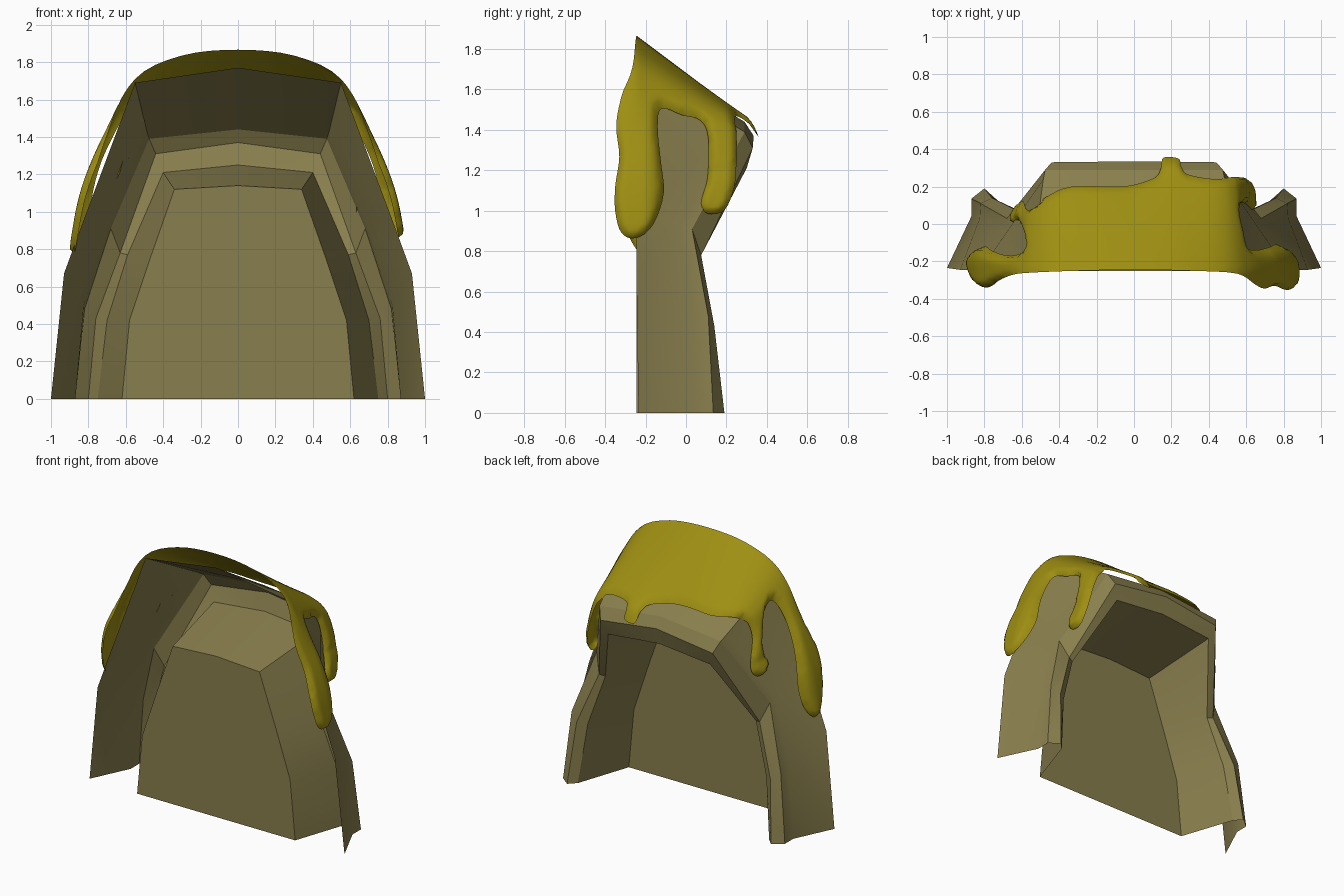
import bpy
from math import sqrt
from mathutils import Vector
from mathutils.geometry import delaunay_2d_cdt

if "Cube" in bpy.data.objects:
    bpy.data.objects.remove(bpy.data.objects["Cube"])


def make_object(name, verts, faces, color, angle):
    mesh = bpy.data.meshes.new(name)
    mesh.from_pydata(verts, [], faces)
    ob = bpy.data.objects.new(name, mesh)
    bpy.context.collection.objects.link(ob)
    mat = bpy.data.materials.new(name + "_material")
    mat.diffuse_color = color
    mat.use_nodes = True
    mat.node_tree.nodes["Principled BSDF"].inputs["Base Color"].default_value = mat.diffuse_color
    mesh.materials.append(mat)
    bpy.ops.object.select_all(action='DESELECT')
    bpy.context.view_layer.objects.active = ob
    ob.select_set(True)
    bpy.ops.object.shade_smooth_by_angle(angle=angle)
    return ob


# Stone arch: right half rings from outer front edge, round the rear rim, to the recessed panel
rings = [
    [(1.0, -.235, 0), (.93, -.245, .67), (.82, -.245, .97), (.55, -.25, 1.69), (0, -.25, 1.77)],
    [(.87, .04, 0), (.825, .03, .5), (.69, -.03, .93), (.485, .24, 1.42), (0, .24, 1.47)],
    [(.87, .135, 0), (.82, .11, .48), (.68, .03, .91), (.475, .29, 1.39), (0, .29, 1.44)],
    [(.80, .19, 0), (.76, .14, .43), (.63, .075, .78), (.44, .33, 1.31), (0, .335, 1.37)],
    [(.75, .14, 0), (.70, .10, .42), (.59, .06, .77), (.40, .30, 1.21), (0, .30, 1.25)],
    [(.62, -.245, 0), (.58, -.245, .42), (.47, -.245, .75), (.34, -.245, 1.12), (0, -.245, 1.14)],
]
n = len(rings[0])
verts = [p for r in rings for p in r] + [(0, -.245, 0)]
faces = [(i*n + j, i*n + j + 1, (i + 1)*n + j + 1, (i + 1)*n + j)
         for i in range(len(rings) - 1) for j in range(n - 1)]
last = (len(rings) - 1)*n
faces.append([last + j for j in range(n)] + [len(verts) - 1])
arch = make_object("stone_arch", verts, faces, (.25, .21, .075, 1), .5)
mod = arch.modifiers.new("mirror", 'MIRROR')
mod.use_clip = True

# Slime: front and rear guide curves (x, z), swept between by depth
front = [(0, 1.87), (.3, 1.835), (.55, 1.71), (.725, 1.4), (.845, 1.1), (.91, .76)]
rear = [(0, 1.435), (.25, 1.445), (.49, 1.41), (.6, 1.25), (.645, 1.08), (.66, .9)]
T = .33  # arc length of one guide step


def catmull(p0, p1, p2, p3, f):
    return (p1*2 + (p2 - p0)*f + (p0*2 - p1*5 + p2*4 - p3)*f*f
            + (p1*3 - p0 - p2*3 + p3)*f**3) * .5


def guide(pts, t):
    p = [Vector(q) for q in pts]
    p = [Vector((-p[1].x, p[1].y))] + p + [p[-1]*2 - p[-2]]
    i = min(int(abs(t)), len(pts) - 2)
    q = catmull(*p[i:i + 4], abs(t) - i)
    return Vector((q.x if t >= 0 else -q.x, q.y))


# Slime outline with drips: (guide step, depth y)
outline = [
    (0, -.245), (1, -.25), (2, -.265), (2.5, -.32), (2.9, -.345), (3.4, -.33), (3.9, -.35),
    (4.3, -.35), (4.62, -.32), (4.7, -.25), (4.5, -.16), (4, -.11), (3.4, -.125), (2.8, -.14),
    (2.45, -.12), (2.4, -.02), (2.35, .07), (2.6, .11), (3.5, .105), (4.2, .075), (4.5, .11),
    (4.4, .19), (3.7, .24), (2.8, .25), (2.3, .25), (1.7, .24), (1.15, .265), (1.02, .31),
    (.98, .35), (.65, .355), (.58, .3), (.45, .25), (0, .21), (-.4, .2), (-1.3, .2), (-1.8, .15),
    (-2.2, .09), (-2.6, .075), (-3.1, .115), (-3.6, .12), (-3.85, .07), (-3.6, .01), (-3, .02),
    (-2.6, -.01), (-2.35, -.07), (-2.35, -.14), (-2.8, -.17), (-3.5, -.15), (-4.3, -.12),
    (-4.8, -.14), (-4.98, -.2), (-4.75, -.27), (-4.3, -.32), (-3.7, -.34), (-3.1, -.3),
    (-2.5, -.27), (-2, -.26), (-1, -.25)]
ctrl = [Vector((t*T, y)) for t, y in outline]
m = len(ctrl)
loop = [catmull(ctrl[i - 1], ctrl[i], ctrl[(i + 1) % m], ctrl[(i + 2) % m], k/4)
        for i in range(m) for k in range(4)]


def edge_distance(p):
    best = 9
    for i, a in enumerate(loop):
        ab = loop[i - 1] - a
        f = max(0, min(1, (p - a).dot(ab) / max(ab.length_squared, 1e-9)))
        best = min(best, (a + ab*f - p).length)
    return best


grid = [Vector((i*.026, j*.02)) for i in range(-66, 67) for j in range(-19, 20)]
grid = [p for p in grid if edge_distance(p) > .009]
pts, _, tris, *_ = delaunay_2d_cdt(loop + grid, [], [list(range(len(loop)))], 1, 1e-5)


def place(p):
    t, y = p.x / T, p.y
    f = max(0, (y + .25) / .58)
    # low on the sides the front drips hang wide and the rear drips hang close in
    g = max(0, min(1, (y + .22) / .36))
    g = g*g*(3 - 2*g)
    w = max(0, min(1, abs(t) - 2.3))
    f += (g - f)*w
    q = guide(front, t).lerp(guide(rear, t), f)
    q.y -= .7*max(0, y - .31)  # rear drip bends down
    # rounded edge curls in toward the stone, except along the upper front lip
    r, curl = .045, 0
    d = edge_distance(p)
    if d < r:
        curl = .035*(1 - sqrt(max(0, 1 - (1 - d/r)**2)))
    if y < -.19:
        curl *= max(0, min(1, abs(t) - 2.4))
    inward = (Vector((0, .9)) - q).normalized()
    if abs(t) < 2:
        inward = inward.lerp(Vector((0, -1)), .5)*.7
    q += inward*curl
    return (q.x, y, q.y)


used = sorted({i for f in tris for i in f})
index = {v: k for k, v in enumerate(used)}
make_object("slime", [place(pts[i]) for i in used],
            [[index[i] for i in f] for f in tris], (.34, .27, .006, 1), 1.2)
